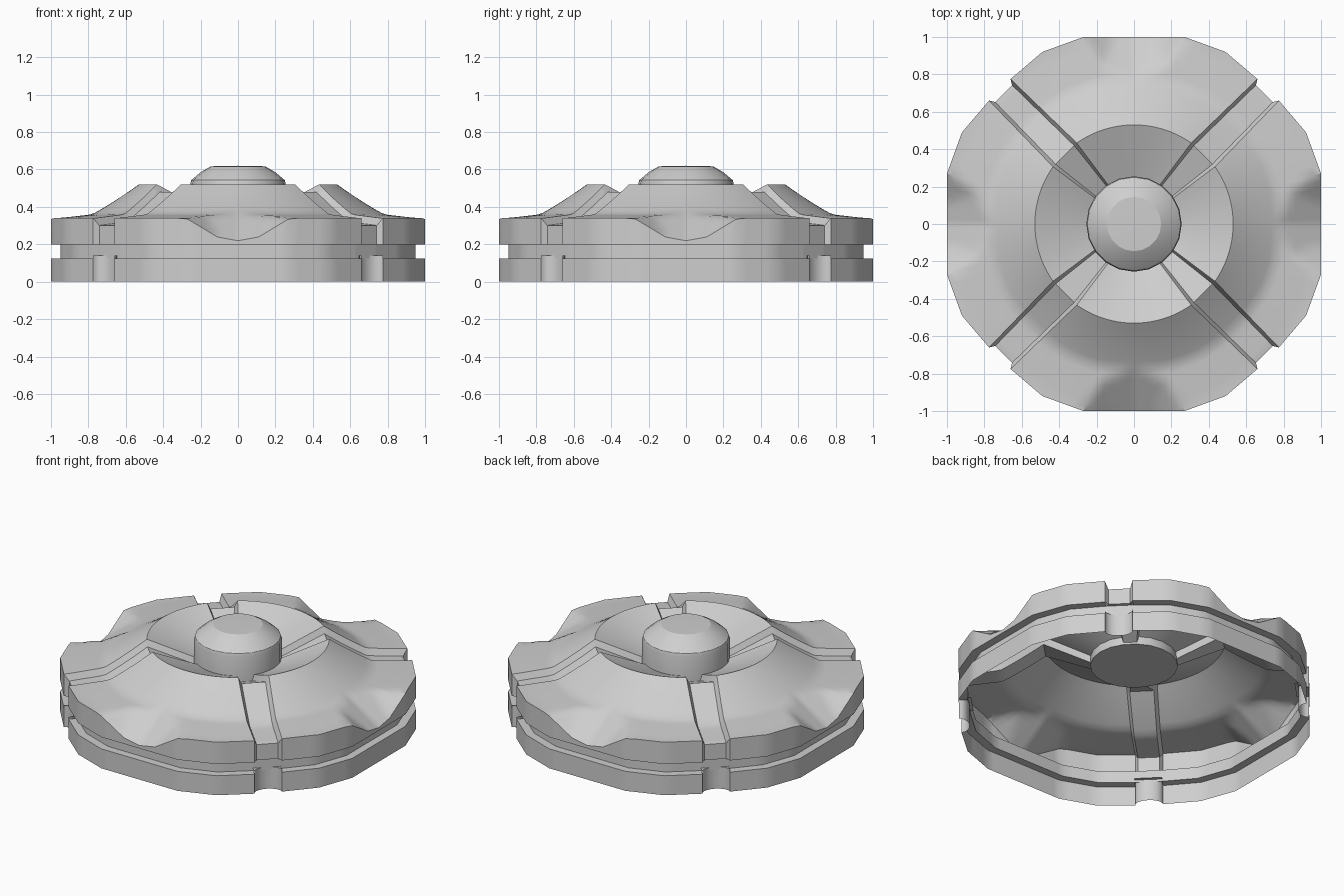
import bpy, bmesh
from math import sin, cos, atan2, asin, sqrt, pi, hypot, radians

if "Cube" in bpy.data.objects:
    bpy.data.objects.remove(bpy.data.objects["Cube"])

grey = bpy.data.materials.new("light grey")
grey.use_nodes = True
grey.diffuse_color = (0.62, 0.62, 0.62, 1)
grey.node_tree.nodes["Principled BSDF"].inputs["Base Color"].default_value = (0.62, 0.62, 0.62, 1)

ROOT = sqrt(0.5)
CREST_R, CREST_Z = 0.53, 0.52
RING_TOP, GROOVE_TOP, GROOVE_LOW = 0.34, 0.20, 0.125
GROOVE = 0.95
STEPS = 14


def add_grid(bm, rows):
    """Skin a list of point rows, columns running clockwise, rows outward and down."""
    grid = [[bm.verts.new(p) for p in row] for row in rows]
    for a, b in zip(grid, grid[1:]):
        for i in range(len(a) - 1):
            bm.faces.new((a[i], a[i + 1], b[i + 1], b[i]))


def make_objects(names, grids, turn=0.0):
    """Make one mesh and place it once per name, a quarter turn apart."""
    bm = bmesh.new()
    for rows in grids:
        add_grid(bm, rows)
    bmesh.ops.remove_doubles(bm, verts=bm.verts, dist=0.0005)
    mesh = bpy.data.meshes.new(names[0])
    bm.to_mesh(mesh)
    bm.free()
    mesh.materials.append(grey)
    for k, name in enumerate(names):
        ob = bpy.data.objects.new(name, mesh)
        bpy.context.collection.objects.link(ob)
        ob.rotation_euler.z = turn + k * pi / 2
    bpy.ops.object.select_all(action='DESELECT')
    ob.select_set(True)
    bpy.context.view_layer.objects.active = ob
    bpy.ops.object.shade_smooth_by_angle(angle=radians(24))


# Outer outline of one sector: a flat middle and two chamfers each side
corners = [(0, 1), (0.11, 1), (0.27, 1), (0.49, 0.92), (0.66, 0.775)]
half = []
for (x0, y0), (x1, y1) in zip(corners, corners[1:]):
    half += [(x0 + (x1 - x0) * i / 4, y0 + (y1 - y0) * i / 4) for i in range(4)]
half.append(corners[-1])
rim = [(-x, y) for x, y in half[:0:-1]] + half
EDGE = atan2(*corners[-1])


def arc_point(x, y, radius, half_gap):
    """Point on an inner circle matching a rim point, leaving a gap at the diagonal."""
    angle = atan2(x, y) * (pi / 4 - asin(half_gap / radius)) / EDGE
    return radius * sin(angle), radius * cos(angle)


def height(x, y):
    """Concave cover with a faceted scoop cut through the middle of the rim."""
    r = hypot(x, y)
    if r < 0.78:
        t = (r - CREST_R) / (0.78 - CREST_R)
        z = CREST_Z - 0.16 * t - 0.02 * t * (1 - t)
    else:
        z = 0.36 - 0.02 * min(1, (r - 0.78) / 0.22)
    side = abs(x)
    fold = 0.11 + 0.36 * (1 - y)
    scoop = CREST_Z - 0.64 * (y - CREST_R) + 0.18 * min(side, fold) + 0.6 * max(0, side - fold)
    return min(z, scoop)


# Cover: bowl, crest, concave slope, then upper ring wall
cover = [[(*arc_point(x, y, 0.25, 0.05), 0.40) for x, y in rim]]
for s in range(STEPS + 1):
    row = []
    for x, y in rim:
        cx, cy = arc_point(x, y, CREST_R, 0.09)
        px, py = cx + (x - cx) * s / STEPS, cy + (y - cy) * s / STEPS
        row.append((px, py, height(px, py)))
    cover.append(row)
cover.append([(x, y, GROOVE_TOP) for x, y in rim])

# Groove and lower ring
base = [[(x * k, y * k, z) for x, y in rim] for k, z in (
    (1, GROOVE_TOP), (GROOVE, GROOVE_TOP), (GROOVE, GROOVE_LOW), (1, GROOVE_LOW), (1, 0))]

# Side walls dropping from each cover edge to the sunken spoke
edge_uv = []
right_wall, left_wall = [], []
for row in cover:
    x, y, z = row[-1]
    u, v = (x + y) * ROOT, (x - y) * ROOT * 0.78
    u = min(u, 0.985)
    z2 = z if z <= GROOVE_TOP else z - 0.04
    sx, sy = (u + v) * ROOT, (u - v) * ROOT
    right_wall.append([(x, y, z), (sx, sy, z2)])
    left_wall.append([(-sx, sy, z2), (-x, y, z)])
    edge_uv.append((u, -v, z2))

make_objects(["back_sector", "left_side_sector", "front_sector", "right_side_sector"][:1]
             + ["right_sector", "front_sector", "left_sector"],
             [cover, base, right_wall, left_wall])

# Diagonal spokes, with the groove band and the scalloped notch below them
spoke = [[(-w, u, z), (w, u, z)] for u, w, z in edge_uv]
cu, cw = (corners[-1][0] + corners[-1][1]) * ROOT, (corners[-1][1] - corners[-1][0]) * ROOT
w_in, u_in = cw * GROOVE, cu * GROOVE
end_u, end_w = edge_uv[-1][0], edge_uv[-1][1]
band = [[(-end_w, end_u, GROOVE_TOP), (end_w, end_u, GROOVE_TOP)],
        [(-w_in, u_in, GROOVE_TOP), (w_in, u_in, GROOVE_TOP)],
        [(-w_in, u_in, GROOVE_LOW), (w_in, u_in, GROOVE_LOW)]]
arc = [(-cw * cos(pi * i / 10), cu - 0.055 * sin(pi * i / 10)) for i in range(11)]
notch = [[(x, u_in - 0.02, 0.14) for x, y in arc],
         [(x, y, 0.14) for x, y in arc],
         [(x, y, 0) for x, y in arc]]
make_objects(["back_right_spoke", "front_right_spoke", "front_left_spoke", "back_left_spoke"],
             [spoke, band, notch], pi / 4)

# Central hub with a low domed cap and flat underside
profile = [(0, 0.62), (0.145, 0.617), (0.2, 0.585), (0.25, 0.543),
           (0.255, 0.525), (0.255, 0.35), (0, 0.35)]
hub = [[(r * sin(2 * pi * i / 20), r * cos(2 * pi * i / 20), z) for i in range(21)]
       for r, z in profile]
bm_hub = [hub]
make_objects(["hub"], bm_hub)
